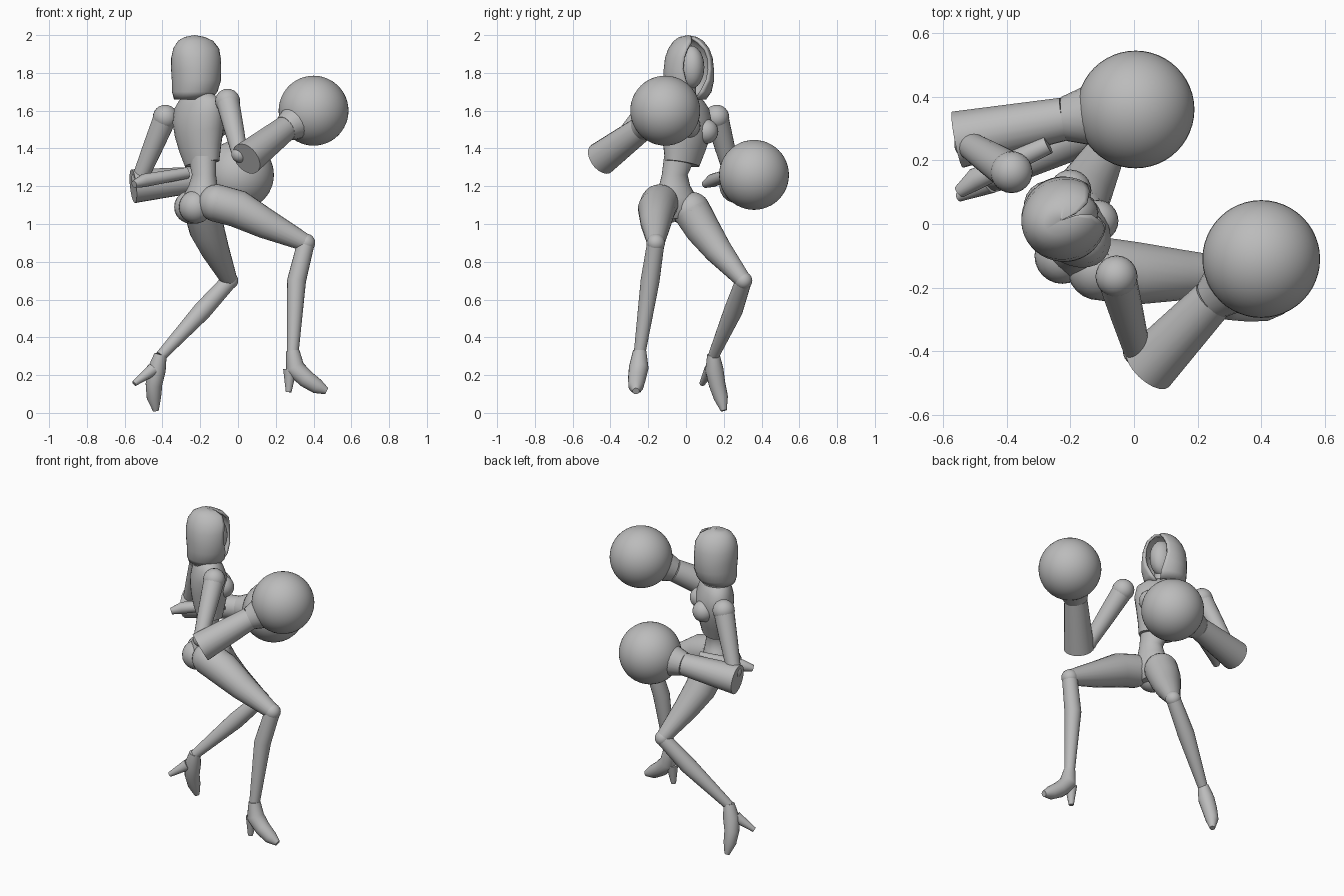
import bpy, bmesh, math
from mathutils import Vector, Matrix

cube = bpy.data.objects.get("Cube")
if cube:
    bpy.data.objects.remove(cube, do_unlink=True)

# One plain clay colour for the whole figure
CLAY = (0.5, 0.5, 0.5, 1.0)
clay = bpy.data.materials.new("clay_grey")
clay.use_nodes = True
clay.diffuse_color = CLAY
clay.node_tree.nodes["Principled BSDF"].inputs["Base Color"].default_value = CLAY


def finish(name, bm, angle=45):
    """Turn a bmesh into a named, smooth-shaded object."""
    bmesh.ops.recalc_face_normals(bm, faces=bm.faces[:])
    mesh = bpy.data.meshes.new(name)
    bm.to_mesh(mesh)
    bm.free()
    mesh.materials.append(clay)
    obj = bpy.data.objects.new(name, mesh)
    bpy.context.collection.objects.link(obj)
    bpy.ops.object.select_all(action="DESELECT")
    obj.select_set(True)
    bpy.context.view_layer.objects.active = obj
    bpy.ops.object.shade_smooth_by_angle(angle=math.radians(angle))
    return obj


def bridge(bm, rings, closed=True):
    """Join neighbouring vertex rings with quads."""
    count = len(rings[0])
    for low, high in zip(rings, rings[1:]):
        for i in range(count if closed else count - 1):
            j = (i + 1) % count
            bm.faces.new((low[i], low[j], high[j], high[i]))


def tube(name, *stations, sides=20):
    """Tapered limb through stations of x, y, z, radius."""
    bm = bmesh.new()
    points = [Vector(s[:3]) for s in stations]
    rings = []
    for k, (p, s) in enumerate(zip(points, stations)):
        along = points[min(k + 1, len(points) - 1)] - points[max(k - 1, 0)]
        axis = along.normalized()
        u = axis.cross(Vector((0.3, 1, 0.1))).normalized()
        v = axis.cross(u)
        ring = []
        for i in range(sides):
            a = math.tau * i / sides
            ring.append(bm.verts.new(p + s[3] * (u * math.cos(a) + v * math.sin(a))))
        rings.append(ring)
    bridge(bm, rings)
    bm.faces.new(rings[0])
    bm.faces.new(rings[-1])
    return finish(name, bm)


def ball(name, centre, radius, stretch=(1, 1, 1), yaw=0, sides=24):
    """Sphere or turned ellipsoid."""
    bm = bmesh.new()
    bmesh.ops.create_uvsphere(bm, u_segments=sides, v_segments=sides // 2, radius=radius)
    place = Matrix.Translation(centre) @ Matrix.Rotation(math.radians(yaw), 4, "Z")
    bm.transform(place @ Matrix.Diagonal((*stretch, 1)))
    return finish(name, bm)


def loft(name, rings, yaw, tilt=0, sides=28):
    """Stack ellipses of x, y, z, depth, width, turned by yaw and tipped sideways."""
    bm = bmesh.new()
    turn = Matrix.Rotation(math.radians(yaw), 3, "Z")
    loops = []
    for x, y, z, depth, width in rings:
        loop = []
        for i in range(sides):
            a = math.tau * i / sides
            side = width * math.sin(a)
            offset = turn @ Vector((depth * math.cos(a), side, -side * tilt))
            loop.append(bm.verts.new(Vector((x, y, z)) + offset))
        loops.append(loop)
    bridge(bm, loops)
    bm.faces.new(loops[0])
    bm.faces.new(loops[-1])
    return finish(name, bm)


# Hood: open-fronted shell whose opening widens then closes again
def hood(name, centre, yaw, levels, sides=32):
    bm = bmesh.new()
    turn = Matrix.Rotation(math.radians(yaw), 3, "Z")
    loops = []
    for z, shift, depth, width, opening in levels:
        gap = math.radians(opening)
        loop = []
        for i in range(sides + 1):
            a = gap + (math.tau - 2 * gap) * i / sides
            offset = turn @ Vector((shift + depth * math.cos(a), width * math.sin(a), 0))
            loop.append(bm.verts.new((centre[0] + offset.x, centre[1] + offset.y, z)))
        loops.append(loop)
    bridge(bm, loops, closed=False)
    bmesh.ops.remove_doubles(bm, verts=bm.verts[:], dist=0.001)
    obj = finish(name, bm, 60)
    shell = obj.modifiers.new("shell", "SOLIDIFY")
    shell.thickness = 0.015
    shell.offset = -1


HEAD = (-0.22, 0.015)
hood("hood", HEAD, 22, [
    (1.66, -0.02, 0.10, 0.10, 8), (1.70, -0.01, 0.12, 0.125, 16),
    (1.76, 0, 0.13, 0.135, 28), (1.82, 0, 0.135, 0.133, 36),
    (1.88, 0, 0.135, 0.125, 36), (1.93, 0, 0.125, 0.105, 30),
    (1.97, -0.005, 0.095, 0.075, 15), (1.99, -0.01, 0.055, 0.045, 4),
    (2.0, -0.01, 0.001, 0.001, 0)])
ball("face", (-0.195, 0.025, 1.83), 0.1, (0.85, 0.7, 1.15), 22)
tube("neck", (-0.22, 0, 1.60, 0.05), (-0.21, 0.01, 1.78, 0.045))

# Torso: cropped bodice over a slim waist
loft("bodice", [
    (-0.19, -0.02, 1.32, 0.075, 0.105), (-0.2, -0.01, 1.40, 0.095, 0.125),
    (-0.205, 0, 1.48, 0.11, 0.145), (-0.21, 0, 1.56, 0.11, 0.16),
    (-0.215, 0, 1.63, 0.09, 0.15), (-0.22, 0, 1.67, 0.07, 0.11),
    (-0.22, 0, 1.69, 0.05, 0.06)], 45, 0.18)
for side, x, y, z in (("right", -0.115, 0.01, 1.52), ("left", -0.20, 0.105, 1.49)):
    ball(side + "_bust", (x, y, z), 0.066)
loft("waist", [
    (-0.2, -0.05, 1.03, 0.07, 0.08), (-0.2, -0.05, 1.08, 0.1, 0.125),
    (-0.195, -0.055, 1.14, 0.095, 0.12), (-0.185, -0.06, 1.20, 0.075, 0.085),
    (-0.18, -0.06, 1.26, 0.062, 0.07), (-0.19, -0.03, 1.36, 0.07, 0.09)], 28)
for side, x, y in (("right", -0.225, -0.1), ("left", -0.25, -0.02)):
    ball(side + "_buttock", (x, y, 1.09), 0.088)

# Legs: thigh, knee and shin for each side
LEGS = {
    "right": [(-0.11, -0.14, 1.11, 0.1), (0, -0.155, 1.08, 0.1),
              (0.15, -0.16, 1.0, 0.08), (0.36, -0.16, 0.9, 0.046),
              (0.31, -0.19, 0.7, 0.05), (0.29, -0.245, 0.32, 0.031)],
    "left": [(-0.185, 0.03, 1.07, 0.1), (-0.165, 0.09, 0.97, 0.093),
             (-0.12, 0.17, 0.86, 0.075), (-0.045, 0.305, 0.7, 0.043),
             (-0.19, 0.25, 0.54, 0.05), (-0.41, 0.145, 0.3, 0.029)]}
for side, p in LEGS.items():
    tube(side + "_thigh", *p[:4])
    ball(side + "_hip", p[0][:3], p[0][3])
    ball(side + "_knee", p[3][:3], p[3][3] + 0.003)
    tube(side + "_shin", *p[3:])

# High-heeled shoes
tube("right_shoe", (0.29, -0.245, 0.33, 0.035), (0.3, -0.25, 0.24, 0.052),
     (0.36, -0.26, 0.18, 0.047), (0.42, -0.265, 0.14, 0.04), (0.47, -0.265, 0.115, 0.018))
tube("right_heel", (0.275, -0.25, 0.23, 0.036), (0.268, -0.255, 0.11, 0.015))
tube("left_shoe", (-0.41, 0.145, 0.31, 0.033), (-0.43, 0.15, 0.23, 0.048),
     (-0.445, 0.165, 0.15, 0.044), (-0.445, 0.185, 0.08, 0.038), (-0.435, 0.2, 0.012, 0.016))
tube("left_heel", (-0.45, 0.13, 0.23, 0.034), (-0.55, 0.085, 0.155, 0.015))

# Arms: shoulder, upper arm, flared forearm sleeve, cuff and big round fist
ARMS = {
    "right": ((-0.055, -0.165, 1.65), (0.01, -0.4, 1.37), (0.045, -0.45, 1.345),
              (0.25, -0.235, 1.505), (0.4, -0.11, 1.6)),
    "left": ((-0.385, 0.163, 1.565), (-0.52, 0.25, 1.24), (-0.555, 0.265, 1.2),
             (-0.22, 0.33, 1.235), (0.005, 0.36, 1.26))}
for side, (shoulder, elbow, sleeve, wrist, fist) in ARMS.items():
    middle = Vector(shoulder).lerp(elbow, 0.5)
    cuff = Vector(wrist).lerp(fist, 0.35)
    ball(side + "_shoulder", shoulder, 0.066)
    tube(side + "_upper_arm", (*shoulder, 0.062), (*middle, 0.053), (*elbow, 0.042))
    ball(side + "_elbow", elbow, 0.045)
    tube(side + "_forearm", (*sleeve, 0.09), (*wrist, 0.068))
    tube(side + "_cuff", (*wrist, 0.07), (*cuff, 0.095))
    ball(side + "_fist", fist, 0.185, sides=48)

# Loose point of the left sleeve
tube("left_sleeve_point", (-0.55, 0.1, 1.21, 0.02), (-0.5, 0.14, 1.23, 0.035),
     (-0.27, 0.25, 1.27, 0.03))
